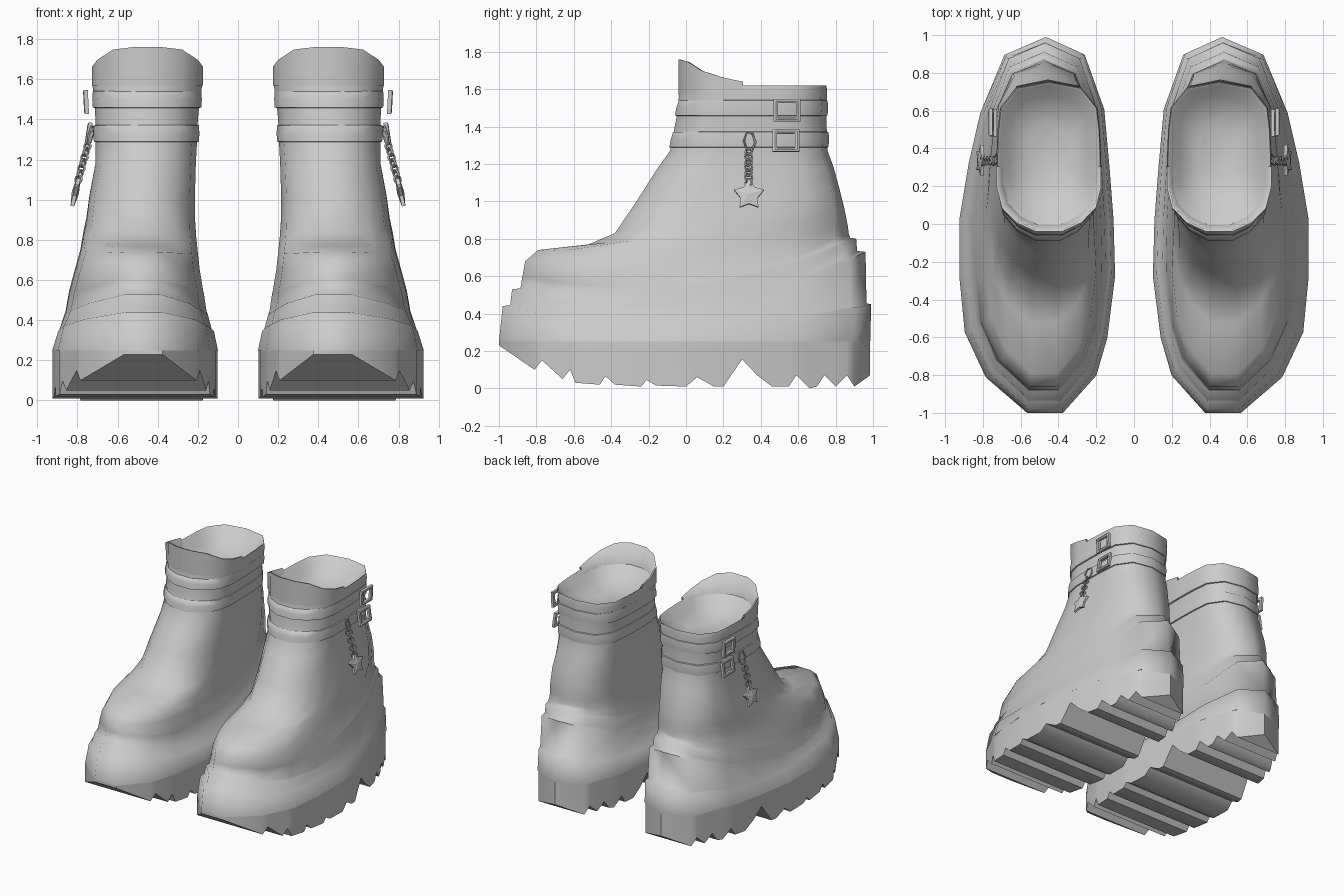
import bpy, bmesh, math
from mathutils import Vector, Matrix

if "Cube" in bpy.data.objects:
    bpy.data.objects.remove(bpy.data.objects["Cube"])

# Normalised plan outlines (front, outer side, back, inner side)
FOOT = [(.13, -1), (.66, -.81), (.93, -.57), (1, -.27), (1, .03), (.88, .33),
        (.73, .6), (.42, .91), (-.11, 1), (-.61, .91), (-.86, .62), (-.93, .3),
        (-.98, .03), (-1, -.27), (-.9, -.6), (-.76, -.8), (-.33, -1)]
ANKLE = [(.25, -1), (.62, -.88), (.9, -.68), (1, -.4), (1, 0), (.98, .35),
         (.93, .65), (.62, .92), (0, 1), (-.62, .92), (-.93, .65), (-.98, .35),
         (-1, 0), (-1, -.4), (-.9, -.68), (-.62, -.88), (-.25, -1)]


def loft(name, rows, ring=True, loop=False, cap0=False, cap1=False, angle=45):
    """Skin rows of points, mirror to the other boot, shade smooth by angle."""
    bm = bmesh.new()
    vs = [[bm.verts.new(p) for p in r] for r in rows]
    n = len(rows[0])
    for i in range(len(rows) if loop else len(rows) - 1):
        a, b = vs[i], vs[(i + 1) % len(rows)]
        for j in range(n if ring else n - 1):
            k = (j + 1) % n
            bm.faces.new((a[j], a[k], b[k], b[j]))
    if cap0:
        bm.faces.new(vs[0])
    if cap1:
        bm.faces.new(vs[-1])
    bmesh.ops.recalc_face_normals(bm, faces=bm.faces[:])
    me = bpy.data.meshes.new(name)
    bm.to_mesh(me)
    bm.free()
    ob = bpy.data.objects.new(name, me)
    bpy.context.collection.objects.link(ob)
    bpy.ops.object.select_all(action='DESELECT')
    ob.select_set(True)
    bpy.context.view_layer.objects.active = ob
    bpy.ops.object.shade_smooth_by_angle(angle=math.radians(angle))
    m = ob.modifiers.new("mirror", 'MIRROR')
    m.use_axis[0] = True
    m.use_mirror_merge = False
    return ob


def section(zf, zm, zb, yf, yb, xi, xo, w):
    """Plan ring whose height bends through front, middle and back values."""
    pts = []
    for (fu, fv), (au, av) in zip(FOOT, ANKLE):
        u, v = fu + (au - fu) * w, fv + (av - fv) * w
        z = zm + (zb - zf) / 2 * v + ((zf + zb) / 2 - zm) * v * v
        pts.append(((xi + xo) / 2 + u * (xo - xi) / 2,
                    (yf + yb) / 2 + v * (yb - yf) / 2, z))
    return pts


def level(z, yf, yb, xi, xo):
    return section(z, z, z, yf, yb, xi, xo, 1)


# Boot body: stepped platform layers, squared toe, instep, shaft and dished opening
body = [section(*s) for s in [
    (.25, .25, .25, -1, .985, .10, .925, 0),
    (.44, .34, .45, -.98, .99, .12, .895, .03),
    (.445, .345, .455, -.94, .965, .13, .89, .06),
    (.53, .44, .73, -.93, .96, .15, .86, .12),
    (.535, .445, .735, -.885, .915, .155, .858, .15),
    (.60, .55, .80, -.875, .91, .17, .84, .2),
    (.605, .555, .805, -.873, .878, .172, .838, .25),
    (.68, .66, .83, -.86, .87, .19, .81, .35),
    (.74, .75, .87, -.79, .865, .20, .785, .5),
    (.77, .84, .92, -.52, .855, .208, .77, .65),
    (.83, .91, .97, -.38, .845, .213, .755, .75),
    (1.0, 1.02, 1.05, -.265, .825, .215, .74, .9)]]
body += [level(*s) for s in [
    (1.18, -.15, .79, .21, .71), (1.27, -.085, .757, .205, .71),
    (1.40, -.06, .752, .20, .71), (1.50, -.04, .75, .19, .715),
    (1.59, -.038, .755, .175, .728), (1.62, -.03, .75, .18, .722),
    (1.61, -.01, .735, .195, .708), (1.54, .05, .68, .24, .66),
    (1.48, .2, .52, .34, .55)]]
loft("boot_body", body, cap0=True, cap1=True, angle=75)


# Treaded sole: toothed side profile widened to the foot outline
def width_at(y, side):
    v = max(-1, min(1, (y + .0075) / .9925))
    pts = FOOT[:9] if side > 0 else FOOT[:7:-1]
    for (u0, v0), (u1, v1) in zip(pts, pts[1:]):
        if v <= v1:
            return .5125 + .4125 * (u0 + (u1 - u0) * (v - v0) / (v1 - v0))
    return .5125 + .4125 * pts[-1][0]


TREAD = [(-1, .23), (-.81, .10), (-.77, .15), (-.66, .05), (-.62, .10),
         (-.59, .03), (-.46, .02), (-.43, .065), (-.38, .02), (-.24, .01),
         (-.21, .045), (-.16, .015), (0, .01), (.06, .06), (.15, .01),
         (.2, .01), (.30, .155), (.38, .07), (.46, .01), (.55, .01),
         (.59, .07), (.66, 0), (.70, .01), (.74, .07), (.80, .01),
         (.86, .07), (.90, .01), (.985, .07)]
rows = []
for y, z in TREAD:
    a, b = width_at(y, -1), width_at(y, 1)
    rows.append([(a, y, z), (b, y, z), (b, y, .25), (a, y, .25)])
loft("treaded_sole", rows, cap0=True, cap1=True, angle=45)

# Thin raised front flap of the collar, dipping inward to the lining
arc = [12, 13, 14, 15, 16, 0, 1, 2, 3, 4]
rows = []
for z0, top, off in [(1.57, 0, .003), (0, 1, .004), (0, 1, -.006), (1.56, 0, -.04)]:
    row = []
    for i in arc:
        u, v = ANKLE[i]
        v = min(v, -.13)
        y = .355 + v * (.392 + off)
        side = max(0, abs(u) - .6) * .12
        z = 1.76 - .21 * (y + .04) - side if top else z0
        row.append((.4505 + u * (.273 + off), y, z))
    rows.append(row)
loft("front_flap", rows, ring=False, angle=75)

# Two close-fitting ankle straps
for name, z, yf, yb, xi, xo in [("lower_strap", 1.33, -.072, .755, .202, .711),
                                ("upper_strap", 1.5, -.042, .75, .19, .716)]:
    rows = []
    for dz, o in [(-.045, -.008), (-.04, .007), (0, .010), (.04, .007), (.045, -.008)]:
        rows.append(level(z + dz, yf - o + dz * .25, yb + o, xi - o, xo + o))
    loft(name, rows, angle=60)


# Open square buckles
def frame(name, centre, h, t, tilt):
    rot = Matrix.Rotation(tilt, 3, 'Y')
    rows = []
    for sy, sz in [(-1, -1), (1, -1), (1, 1), (-1, 1)]:
        prof = [(-.012, h), (.008, h), (.012, h - t / 2), (.008, h - t), (-.012, h - t)]
        rows.append([Vector(centre) + rot @ Vector((x, sy * r * 1.2, sz * r))
                     for x, r in prof])
    return loft(name, rows, loop=True, angle=20)


frame("upper_buckle", (.757, .54, 1.487), .06, .02, .05)
frame("lower_buckle", (.745, .535, 1.325), .06, .02, -.15)


# Hanging chain of oval links
def link(name, centre, ry, rz, tube, spin, tilt, n=10):
    rot = Matrix.Rotation(tilt, 3, 'Y') @ Matrix.Rotation(spin, 3, 'Z')
    rows = []
    for i in range(n):
        a = 2 * math.pi * i / n
        row = []
        for j in range(5):
            b = 2 * math.pi * j / 5
            k = tube * math.cos(b)
            row.append(Vector(centre) + rot @ Vector((
                tube * math.sin(b), (ry + k) * math.cos(a), (rz + k) * math.sin(a))))
        rows.append(row)
    loft(name, rows, loop=True)


link("chain_hook", (.735, .34, 1.32), .032, .052, .006, .3, -.2, 6)
for i in range(7):
    t = i / 6
    link(f"chain_link_{i + 1}", (.75 + .045 * t, .335, 1.265 - .165 * t),
         .023, .021, .006, math.radians(30 if i % 2 else -40), -.25)

# Star charm with a raised centre on both faces
rot = Matrix.Rotation(-.22, 3, 'Y')
star = []
for x, s in [(-.018, .05), (-.009, 1), (.009, 1), (.018, .05)]:
    star.append([Vector((.81, .337, 1.035)) + rot @ Vector((
        x, s * r * math.sin(i * math.pi / 5), s * r * math.cos(i * math.pi / 5)))
        for i in range(10) for r in [.085 if i % 2 == 0 else .05]])
loft("star_charm", star, cap0=True, cap1=True, angle=10)
